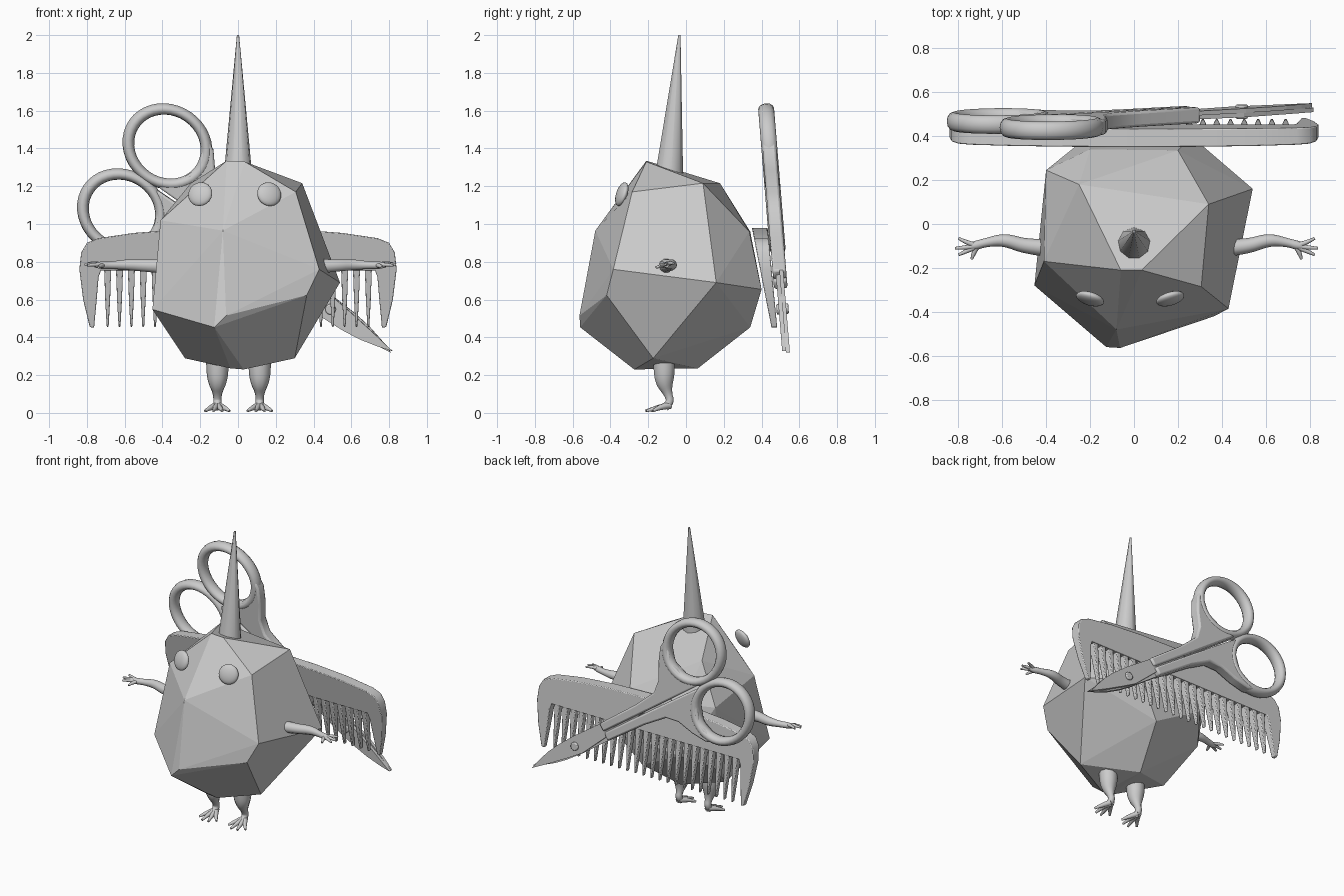
import bpy, bmesh, math
from mathutils import Matrix, Vector

cube = bpy.data.objects.get("Cube")
if cube:
    bpy.data.objects.remove(cube, do_unlink=True)


def add_object(name, data):
    obj = bpy.data.objects.new(name, data)
    bpy.context.collection.objects.link(obj)
    return obj


def activate(obj):
    bpy.ops.object.select_all(action='DESELECT')
    obj.select_set(True)
    bpy.context.view_layer.objects.active = obj


def smooth(obj, angle=35):
    activate(obj)
    bpy.ops.object.shade_smooth_by_angle(angle=math.radians(angle))


def from_bmesh(name, bm):
    bmesh.ops.recalc_face_normals(bm, faces=bm.faces)
    mesh = bpy.data.meshes.new(name)
    bm.to_mesh(mesh)
    bm.free()
    return add_object(name, mesh)


def plate(bm, outline, low, high):
    """Extrude a flat outline in XY between two Z heights."""
    face = bm.faces.new([bm.verts.new((a, b, low)) for a, b in outline])
    new = bmesh.ops.extrude_face_region(bm, geom=[face])["geom"]
    verts = [v for v in new if isinstance(v, bmesh.types.BMVert)]
    bmesh.ops.translate(bm, verts=verts, vec=(0, 0, high - low))


def bevel(obj, width, segments=2):
    mod = obj.modifiers.new("soft_edges", 'BEVEL')
    mod.width = width
    mod.segments = segments
    mod.limit_method = 'ANGLE'
    mod.angle_limit = math.radians(40)


def tubes(name, paths):
    """Tapered limbs; each path point is x, y, z, radius."""
    curve = bpy.data.curves.new(name, 'CURVE')
    curve.dimensions = '3D'
    curve.bevel_depth = 1
    curve.bevel_resolution = 3
    curve.use_fill_caps = True
    curve.resolution_u = 5
    for path in paths:
        spline = curve.splines.new('NURBS')
        spline.points.add(len(path) - 1)
        for point, (x, y, z, r) in zip(spline.points, path):
            point.co = (x, y, z, 1)
            point.radius = r
        spline.order_u = 3
        spline.use_endpoint_u = True
    obj = add_object(name, curve)
    activate(obj)
    bpy.ops.object.convert(target='MESH')
    smooth(bpy.context.object, 60)


# Faceted rock body
corners = [
    (-.06, -.21, 1.335), (.035, -.21, 1.33), (.34, .09, 1.216), (-.25, .18, 1.216),
    (.306, -.285, 1.17), (-.08, -.48, .965), (-.41, -.17, 1.02), (-.40, .245, .95),
    (-.453, -.28, .548), (-.126, -.56, .453), (-.063, -.564, .515), (.364, -.42, .623),
    (.43, -.385, .76), (.54, .16, .69), (.26, .40, .654), (.2, .335, .96),
    (-.2, .34, .96), (-.22, .39, .62), (.1, .34, .453), (-.36, .2, .5),
    (.30, -.174, .289), (-.28, -.04, .289), (-.04, -.274, .236), (.03, -.274, .23),
    (0, .063, .236),
]
bm = bmesh.new()
for c in corners:
    bm.verts.new(c)
bmesh.ops.convex_hull(bm, input=bm.verts)
bmesh.ops.dissolve_limit(bm, angle_limit=math.radians(4), verts=bm.verts, edges=bm.edges)
from_bmesh("body", bm)

# Horn
bm = bmesh.new()
bmesh.ops.create_cone(bm, cap_ends=True, segments=9, radius1=.078, radius2=.006, depth=.76)
for v in bm.verts:
    v.co += Vector((0, -.035 if v.co.z > 0 else -.093, 1.62))
smooth(from_bmesh("horn", bm), 60)

# Eyes
for name, x, turn in (("right_eye", -.2, -.3), ("left_eye", .165, .3)):
    bm = bmesh.new()
    bmesh.ops.create_uvsphere(bm, u_segments=20, v_segments=12, radius=.066)
    aim = Vector((turn, -1, .33)).to_track_quat('Z', 'Y').to_matrix().to_4x4()
    bm.transform(Matrix.Translation((x, -.34, 1.158)) @ aim @ Matrix.Diagonal((1, 1, .38, 1)))
    smooth(from_bmesh(name, bm), 60)

# Arms with hands, legs with feet
for side, s in (("left", 1), ("right", -1)):
    def arm(*points):
        return [(s * x + .012, y, z, r) for x, y, z, r in points]
    fingers = [(.825, -.11, .785), (.81, -.065, .79), (.81, -.14, .78), (.75, -.16, .77)]
    tubes(side + "_arm", [arm((.38, -.11, .775, .042), (.5, -.105, .78, .034),
                              (.6, -.07, .785, .03), (.69, -.085, .782, .019),
                              (.74, -.1, .782, .022), (.77, -.103, .782, .012))]
          + [arm((.725, -.1, .782, .013), ((.735 + x) / 2, (y - .1) / 2 - .003, z + .008, .011),
                 (x, y, z, .006)) for x, y, z in fingers])

    foot = s * .112 + .003
    tubes(side + "_leg", [[(foot, -.12, .32, .06), (foot, -.115, .23, .06),
                           (foot, -.115, .16, .05), (foot, -.095, .1, .022),
                           (foot, -.08, .055, .022), (foot, -.11, .03, .022)]]
          + [[(foot, -.085, .04, .02), (foot + d * .5, -.14, .032, .015),
              (foot + d, y, .01, .007)]
             for d, y in ((-.065, -.18), (-.02, -.215), (.025, -.21), (.065, -.175))])

# Comb: spine with two end guards, then the teeth
half = [(0, .98), (.3, .972), (.55, .953), (.74, .925), (.8, .9), (.83, .85), (.84, .76),
        (.82, .6), (.785, .455), (.762, .45), (.748, .6), (.738, .72), (.725, .755)]
bm = bmesh.new()
plate(bm, half + [(-x, z) for x, z in reversed(half[1:])], -1, 1)
TEETH = 23
for i in range(TEETH):
    x = -.69 + 1.38 * i / (TEETH - 1)
    plate(bm, [(x - .019, .775), (x + .019, .775), (x + .013, .6), (x + .005, .455),
               (x - .005, .455), (x - .013, .6)], -.8, .8)
for v in bm.verts:
    x, z, side = v.co
    t = (.97 - z) / .52
    v.co = (x, .392 + .076 * t + side * (.041 - .026 * t), z)
comb = from_bmesh("comb", bm)
bevel(comb, .012)
smooth(comb, 40)

# Scissors: local X runs from pivot to handles, local Y across, local Z is thickness
frame = Matrix(((-.82, .573, 0, .49), (-.047, -.067, 1, .511),
                (.573, .82, .08, .55), (0, 0, 0, 1)))
arm_outline = [(1.06, .37), (.99, .335), (.92, .25), (.86, .15), (.78, .09), (.6, .07),
               (.27, .062), (.27, .004), (.7, .004), (1.12, .008), (1.05, .095),
               (1.005, .21)]
blade_outline = [(.6, .055), (.02, .062), (-.12, .055), (-.22, .042), (-.32, .018),
                 (-.395, -.006), (-.25, -.028), (-.09, -.048), (.03, -.06), (.3, -.03),
                 (.6, 0)]
for name, s in (("upper", 1), ("lower", -1)):
    # Handle shaft
    bm = bmesh.new()
    plate(bm, [(u, s * v) for u, v in arm_outline], -.036, .036)
    bm.transform(frame)
    shaft = from_bmesh(name + "_scissor_handle", bm)
    bevel(shaft, .012)
    smooth(shaft, 40)

    # Finger ring
    bpy.ops.mesh.primitive_torus_add(major_segments=40, minor_segments=12,
                                     major_radius=.2, minor_radius=.03)
    ring = bpy.context.object
    ring.name = name + "_finger_ring"
    ring.data.transform(frame @ Matrix.Translation((1.2, s * .21, 0))
                        @ Matrix.Diagonal((1.07, .96, 1.4, 1)))
    smooth(ring, 60)

    # Blade
    bm = bmesh.new()
    plate(bm, [(u, s * v) for u, v in blade_outline], 0, s * .02)
    bm.transform(frame)
    from_bmesh(name + "_blade", bm)

# Pivot screw
bm = bmesh.new()
bmesh.ops.create_cone(bm, cap_ends=True, segments=20, radius1=.028, radius2=.028, depth=.064)
bm.transform(frame)
screw = from_bmesh("pivot_screw", bm)
bevel(screw, .006)
smooth(screw, 40)
